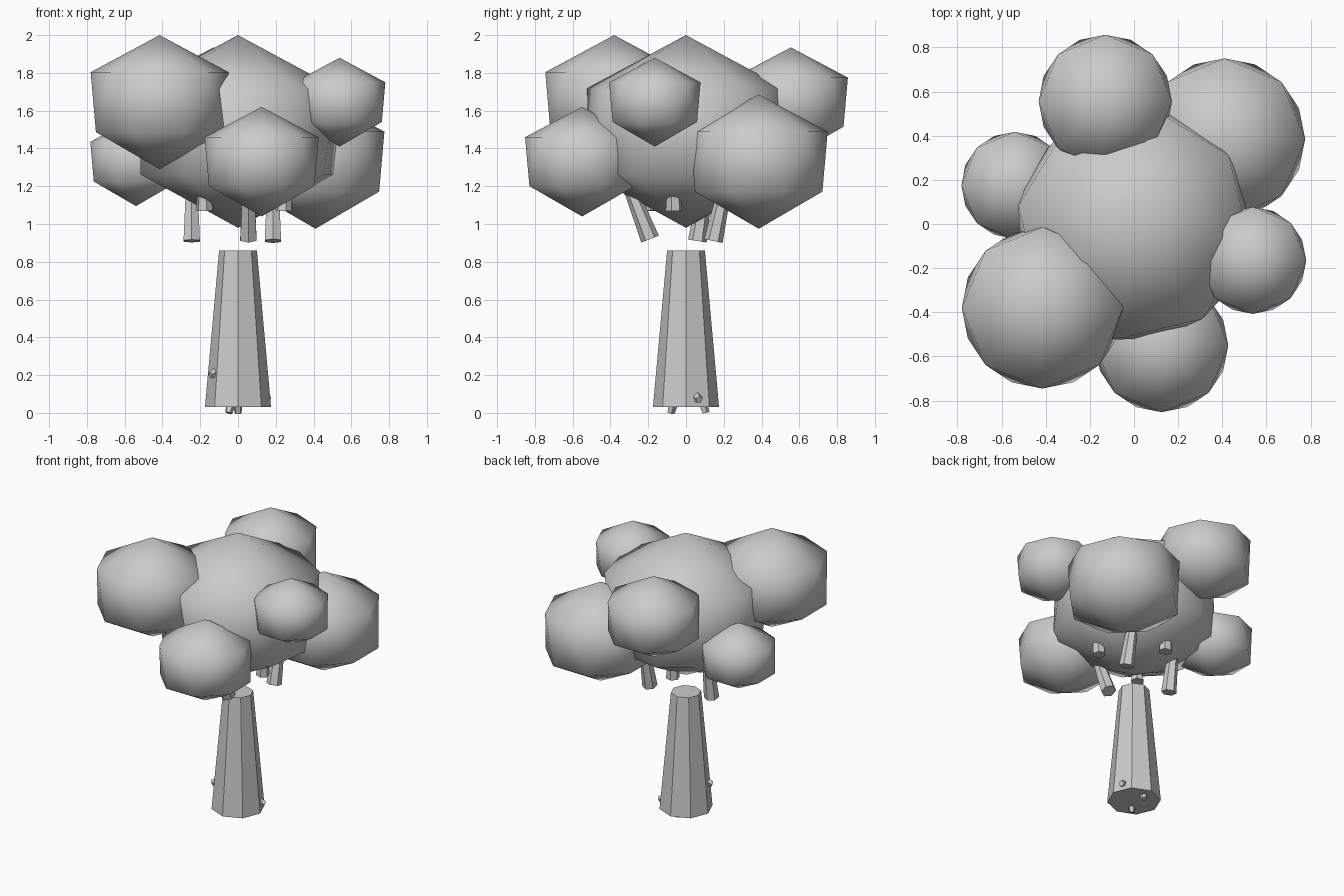
import bpy
import bmesh
from math import cos, sin, pi, radians
from mathutils import Vector

cube = bpy.data.objects.get("Cube")
if cube:
    bpy.data.objects.remove(cube, do_unlink=True)


def make_material(name, value):
    mat = bpy.data.materials.new(name)
    mat.use_nodes = True
    color = (value, value, value, 1)
    mat.diffuse_color = color
    mat.node_tree.nodes["Principled BSDF"].inputs["Base Color"].default_value = color
    return mat


grey = make_material("plain_grey", 0.6)


def add_object(name, bm, smooth):
    bmesh.ops.recalc_face_normals(bm, faces=bm.faces)
    for face in bm.faces:
        face.smooth = smooth
    mesh = bpy.data.meshes.new(name)
    bm.to_mesh(mesh)
    bm.free()
    mesh.materials.append(grey)
    obj = bpy.data.objects.new(name, mesh)
    bpy.context.collection.objects.link(obj)
    return obj


def ring(bm, center, radius, turn, sides=8):
    angles = [turn + 2 * pi * i / sides for i in range(sides)]
    return [bm.verts.new((center[0] + radius * cos(a), center[1] + radius * sin(a), center[2]))
            for a in angles]


# Faceted ball: two staggered rings between a top and a bottom point
def leaf_ball(name, center, radius, height, turn=0.0, sides=8):
    bm = bmesh.new()
    c = Vector(center)
    lift = Vector((0, 0, height * 0.447))
    upper = ring(bm, c + lift, radius, turn, sides)
    lower = ring(bm, c - lift, radius, turn + pi / sides, sides)
    top = bm.verts.new(c + Vector((0, 0, height)))
    bottom = bm.verts.new(c - Vector((0, 0, height)))
    for i in range(sides):
        j = (i + 1) % sides
        bm.faces.new((top, upper[i], upper[j]))
        bm.faces.new((upper[i], lower[i], upper[j]))
        bm.faces.new((upper[j], lower[i], lower[j]))
        bm.faces.new((bottom, lower[j], lower[i]))
    return add_object(name, bm, True)


# Tapered stick between two points
def stick(name, start, end, r_start, r_end, sides=6):
    start, end = Vector(start), Vector(end)
    axis = end - start
    bm = bmesh.new()
    bmesh.ops.create_cone(bm, cap_ends=True, segments=sides, radius1=r_start,
                          radius2=r_end, depth=axis.length)
    obj = add_object(name, bm, False)
    obj.location = (start + end) / 2
    obj.rotation_mode = "QUATERNION"
    obj.rotation_quaternion = axis.to_track_quat("Z", "Y")
    return obj


# Crown
leaf_ball("crown_center", (0, 0, 1.49), 0.53, 0.51, radians(-9))
for name, center, radius, height in (
    ("crown_front_right", (-0.415, -0.38, 1.645), 0.365, 0.355),
    ("crown_front", (0.125, -0.55, 1.33), 0.302, 0.29),
    ("crown_left", (0.538, -0.165, 1.645), 0.242, 0.235),
    ("crown_back_left", (0.41, 0.385, 1.33), 0.365, 0.355),
    ("crown_back", (-0.13, 0.555, 1.645), 0.302, 0.29),
    ("crown_right", (-0.54, 0.175, 1.33), 0.242, 0.235),
):
    leaf_ball(name, center, radius, height)

# Trunk in two stacked tapered sections
trunk = bmesh.new()
levels = [ring(trunk, (0, 0, z), r, 0)
          for z, r in ((0.03, 0.175), (0.445, 0.1375), (0.86, 0.1))]
for low, high in zip(levels, levels[1:]):
    for i in range(8):
        j = (i + 1) % 8
        trunk.faces.new((low[i], low[j], high[j], high[i]))
trunk.faces.new(levels[0])
trunk.faces.new(levels[-1])
add_object("trunk", trunk, False)

# Long branches reaching up into the crown
for name, start, end in (
    ("branch_left", (0.185, 0.145, 0.91), (0.185, 0.23, 1.3)),
    ("branch_right", (-0.245, 0.06, 0.91), (-0.245, 0.12, 1.3)),
    ("branch_front", (0.055, -0.19, 0.92), (0.055, -0.34, 1.3)),
):
    stick(name, start, end, 0.05, 0.03)

# Short twigs that just show under the crown
for i in range(3):
    a = radians(-15 + 120 * i)
    stick("twig", (0.25 * cos(a), 0.25 * sin(a), 1.07),
          (0.26 * cos(a), 0.26 * sin(a), 1.25), 0.045, 0.03)

# Small root tips and knots on the trunk
for name, start, end in (
    ("root_tip", (-0.05, -0.08, 0), (-0.03, -0.06, 0.08)),
    ("root_tip", (0, 0.105, 0), (0, 0.08, 0.08)),
    ("trunk_knot", (-0.145, -0.09, 0.2), (-0.1, -0.06, 0.22)),
    ("trunk_knot", (0.165, 0.07, 0.07), (0.12, 0.05, 0.09)),
):
    stick(name, start, end, 0.02, 0.03, 5)
